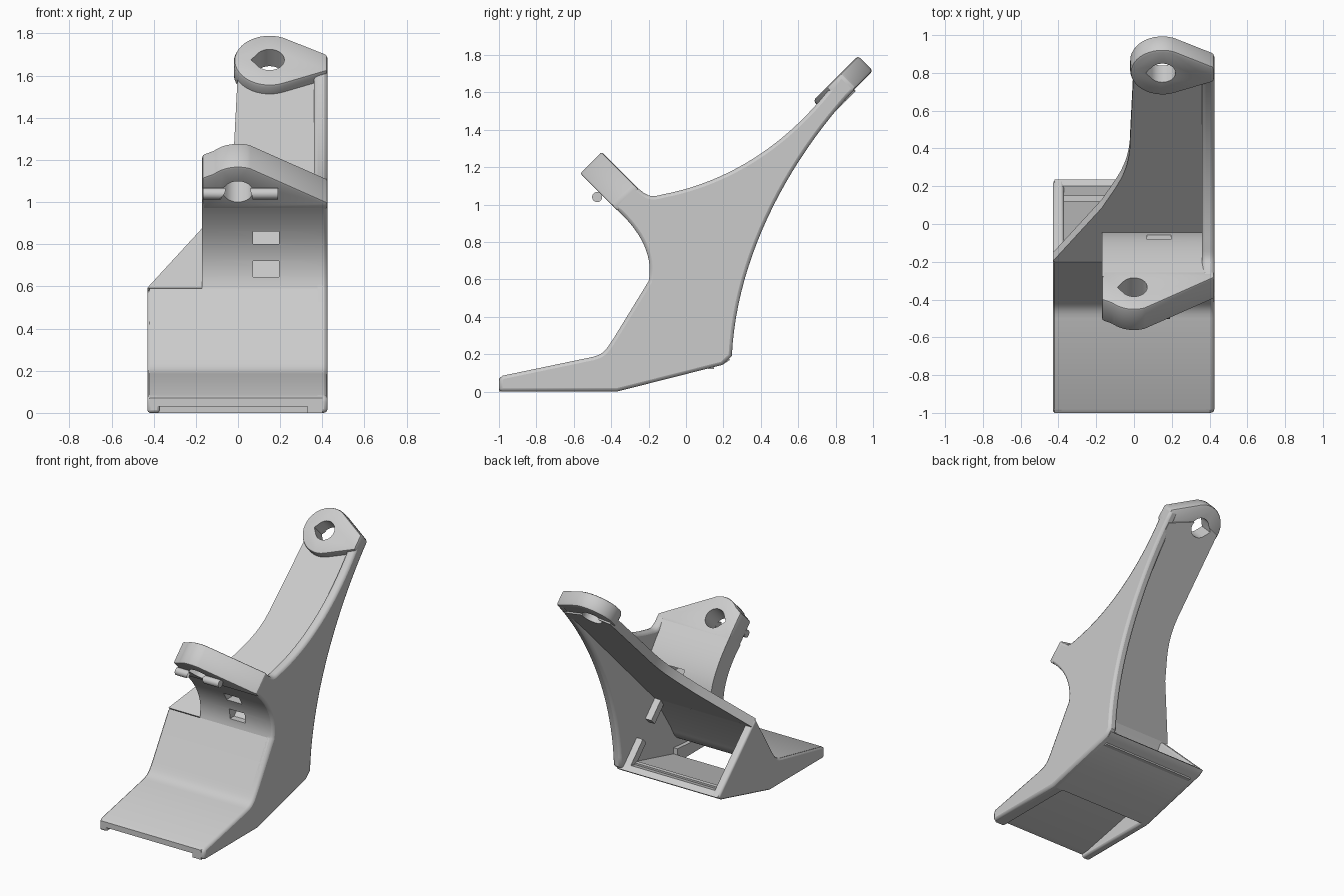
import bpy, bmesh, math
from mathutils import Vector
from mathutils.geometry import interpolate_bezier

if bpy.data.objects.get("Cube"):
    bpy.data.objects.remove(bpy.data.objects["Cube"], do_unlink=True)

GREY = (0.6, 0.6, 0.6, 1)
mat = bpy.data.materials.new("plain_grey")
mat.use_nodes = True
mat.diffuse_color = GREY
mat.node_tree.nodes["Principled BSDF"].inputs["Base Color"].default_value = GREY

X, Y, Z = Vector((1, 0, 0)), Vector((0, 1, 0)), Vector((0, 0, 1))
R = math.sqrt(0.5)
SIDE = (Y, Z, X)                        # side profiles, extruded across the width
ARM = (X, (Y + Z) * R, (Z - Y) * R)     # plane of the rising arm
LUG = (X, (Z - Y) * R, (Y + Z) * R)     # plane of the front lug


def prism(name, pts, frame, lo, hi, bevel=0.0):
    """Extrude a 2D outline along the third axis of a frame."""
    a, b, n = frame
    bm = bmesh.new()
    rings = [[bm.verts.new(a * p[0] + b * p[1] + n * h) for p in pts] for h in (lo, hi)]
    bm.faces.new(rings[0])
    bm.faces.new(rings[1])
    for i in range(len(pts)):
        j = (i + 1) % len(pts)
        bm.faces.new((rings[0][i], rings[0][j], rings[1][j], rings[1][i]))
    bmesh.ops.recalc_face_normals(bm, faces=bm.faces)
    mesh = bpy.data.meshes.new(name)
    bm.to_mesh(mesh)
    bm.free()
    mesh.materials.append(mat)
    ob = bpy.data.objects.new(name, mesh)
    bpy.context.collection.objects.link(ob)
    if bevel:
        m = ob.modifiers.new("edge_round", 'BEVEL')
        m.width, m.segments = bevel, 2
        m.limit_method, m.angle_limit = 'ANGLE', math.radians(50)
    return ob


def activate(ob):
    bpy.ops.object.select_all(action='DESELECT')
    ob.select_set(True)
    bpy.context.view_layer.objects.active = ob


def cut(ob, cutter):
    m = ob.modifiers.new("cut", 'BOOLEAN')
    m.operation, m.object, m.solver = 'DIFFERENCE', cutter, 'EXACT'
    activate(ob)
    for mod in [k.name for k in ob.modifiers]:
        bpy.ops.object.modifier_apply(modifier=mod)


def curve(p0, h0, h1, p1, n=16):
    pts = interpolate_bezier(*[Vector((*p, 0)) for p in (p0, h0, h1, p1)], n)
    return [(p.x, p.y) for p in pts]


def arc(cx, cy, r, start, end, n=24):
    angles = [math.radians(start + (end - start) * i / n) for i in range(n + 1)]
    return [(cx + r * math.cos(t), cy + r * math.sin(t)) for t in angles]


def hole(cx, cy, frame, lo, hi):
    """Drop-shaped bolt hole pointing to -x."""
    ob = prism("hole_cutter", arc(cx, cy, 0.07, -140, 140) + [(cx - 0.088, cy)], frame, lo, hi)
    ob.hide_render = True
    return ob


# Shared side outlines
foot_top = [(-1, 0.07), (-0.98, 0.085)] + curve((-0.5, 0.185), (-0.44, 0.2), (-0.43, 0.22), (-0.39, 0.28), 8)
throat = curve((-0.2, 0.59), (-0.18, 0.68), (-0.2, 0.83), (-0.393, 0.993))
arm_top = curve((-0.12, 1.055), (0.22, 1.12), (0.56, 1.32), (0.828, 1.7), 24)
arm_back = curve((0.908, 1.623), (0.55, 1.24), (0.27, 0.72), (0.245, 0.19), 24)
underside = [(0.195, 0.143), (-0.37, 0), (-1, 0)]

# Full-height side web
saddle = curve((-0.278, 1.108), (-0.2, 1.03), (-0.18, 1.04), (-0.12, 1.055), 8)
prism("side_web", foot_top + throat + saddle[:-1] + arm_top + arm_back + underside,
      SIDE, 0.36, 0.425, 0.018)

# Low outer wall, open on a slant at the back
prism("outer_wall", foot_top + [(-0.2, 0.59), (0.235, 0.17)] + underside,
      SIDE, -0.43, -0.37, 0.014)

# Foot and sloping front plate
inner = curve((-0.34, 0.26), (-0.38, 0.18), (-0.4, 0.15), (-0.47, 0.135), 8)
prism("front_plate", foot_top + [(-0.2, 0.59), (-0.15, 0.55)] + inner + [(-0.95, 0.03), (-1, 0.03)],
      SIDE, -0.42, 0.4)
prism("floor_plate", [(-0.37, 0), (0.195, 0.143), (0.235, 0.17), (0.2, 0.2), (-0.37, 0.055)],
      SIDE, -0.42, 0.4)
prism("foot_side_rail", [(-1, 0), (-0.37, 0), (-0.37, 0.1), (-1, 0.05)], SIDE, 0.33, 0.4)

# Details inside the slanted opening
prism("floor_rail", [(0.12, 0.12), (0.15, 0.12), (0.15, 0.2), (0.12, 0.2)], SIDE, -0.38, 0.37)
for name, y0, y1 in (("lower_catch", 0.2, 0.06), ("upper_catch", -0.04, -0.15)):
    prism(name, [(y0, 0.4 - y0), (y1, 0.4 - y1), (y1 - 0.04, 0.36 - y1), (y0 - 0.04, 0.36 - y0)],
          SIDE, 0.31, 0.37)

# Rising arm sheet and its end boss
bolt = hole(0.15, 1.75, ARM, 0.3, 0.8)
flare = curve((-0.02, 1.2), (-0.02, 0.95), (-0.08, 0.87), (-0.17, 0.68), 10)
sheet = prism("arm_sheet", [(0.4, 0.28), (0.4, 1.7), (0.15, 1.8), (0, 1.75)] + flare + [(-0.43, 0.28)],
              ARM, 0.495, 0.559)
boss = prism("arm_boss", [(0.425, 1.68), (0.425, 1.79)] + arc(0.15, 1.75, 0.17, 68, 295),
             ARM, 0.506, 0.619, 0.016)
for part in (sheet, boss):
    cut(part, bolt)
bpy.data.objects.remove(bolt, do_unlink=True)

# Curved throat sheet with two slots
back = curve((-0.278, 1.108), (-0.15, 0.98), (-0.06, 0.87), (-0.04, 0.72))
throat_sheet = prism("throat_sheet", throat + back + [(-0.17, 0.58)], SIDE, -0.17, 0.4)
for z0, z1 in ((0.645, 0.72), (0.8, 0.86)):
    slot = prism("slot_cutter", [(-0.5, z0), (0.02, z0), (0.02, z1), (-0.5, z1)], SIDE, 0.07, 0.195)
    cut(throat_sheet, slot)
    bpy.data.objects.remove(slot, do_unlink=True)

# Front lug with a small pin along its lower face
bolt = hole(0, 1.06, LUG, 0.2, 0.9)
lug = prism("front_lug", [(0.425, 0.94), (0.425, 0.985)] + arc(0, 1.06, 0.165, 69, 135, 12)
            + [(-0.17, 1.15), (-0.17, 0.94)], LUG, 0.424, 0.587, 0.012)
pin = prism("lug_pin", arc(-0.475, 1.04, 0.027, 0, 345, 23), SIDE, -0.165, 0.19)
for part in (lug, pin):
    cut(part, bolt)
bpy.data.objects.remove(bolt, do_unlink=True)

# Smooth curved faces, keep sharp corners
for ob in bpy.context.scene.objects:
    if ob.type == 'MESH':
        activate(ob)
        bpy.ops.object.shade_smooth_by_angle(angle=math.radians(30))
